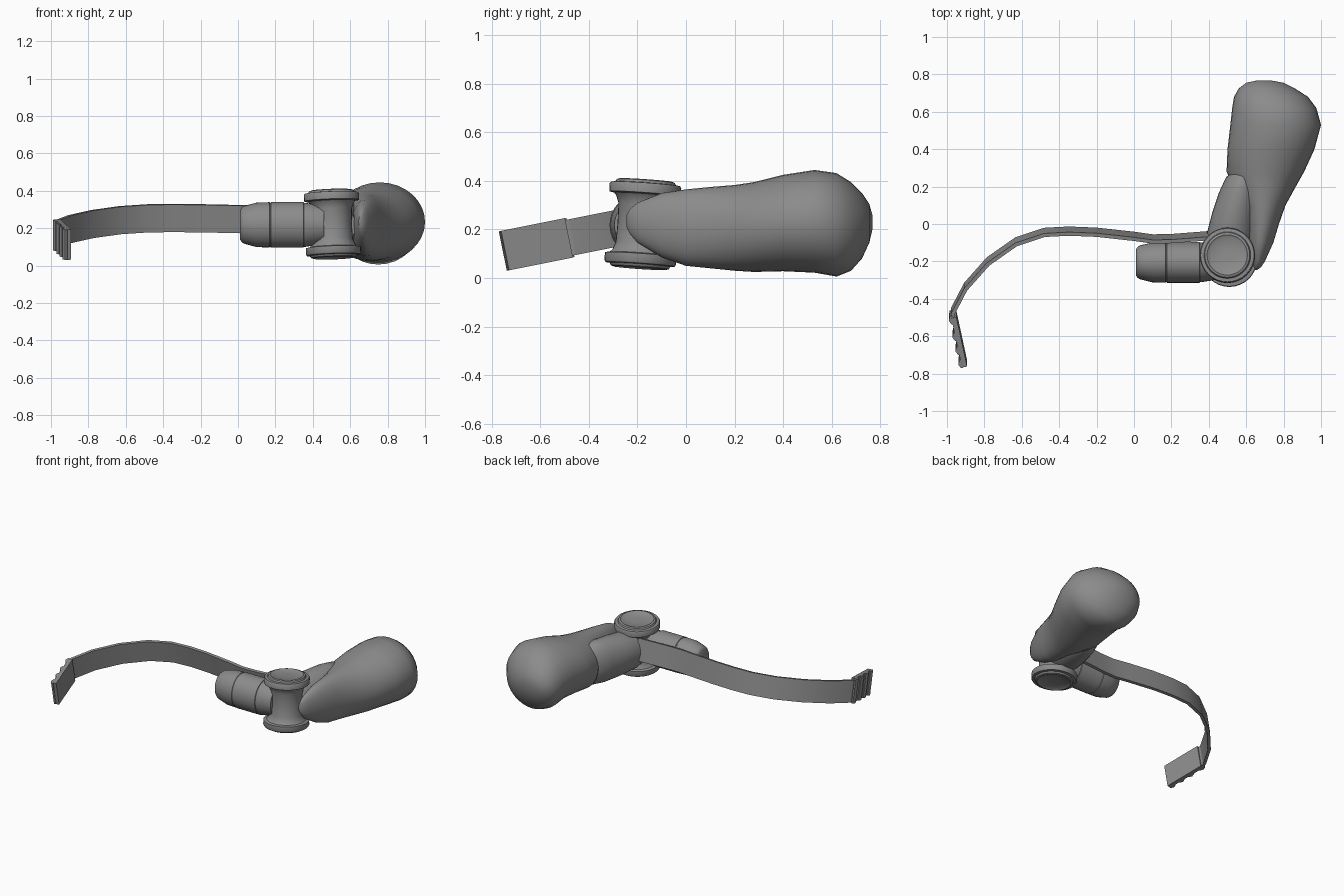
import bpy, bmesh, math
from mathutils import Vector, Matrix

cube = bpy.data.objects.get("Cube")
if cube:
    bpy.data.objects.remove(cube, do_unlink=True)

# One plain grey for every part
GREY = (0.26, 0.26, 0.26, 1)
grey = bpy.data.materials.new("plain grey")
grey.use_nodes = True
grey.diffuse_color = GREY
grey.node_tree.nodes["Principled BSDF"].inputs["Base Color"].default_value = GREY


def finish(bm, name, angle=35):
    """Turn a bmesh into a shaded, coloured object."""
    bmesh.ops.remove_doubles(bm, verts=bm.verts, dist=0.0001)
    bmesh.ops.recalc_face_normals(bm, faces=bm.faces)
    mesh = bpy.data.meshes.new(name)
    bm.to_mesh(mesh)
    bm.free()
    mesh.materials.append(grey)
    obj = bpy.data.objects.new(name, mesh)
    bpy.context.collection.objects.link(obj)
    bpy.ops.object.select_all(action='DESELECT')
    obj.select_set(True)
    bpy.context.view_layer.objects.active = obj
    bpy.ops.object.shade_smooth_by_angle(angle=math.radians(angle))
    return obj


def loft(name, rings, angle=35):
    """Skin a list of point rings and close both ends."""
    bm = bmesh.new()
    loops = [[bm.verts.new(p) for p in ring] for ring in rings]
    count = len(loops[0])
    for low, high in zip(loops, loops[1:]):
        for i in range(count):
            j = (i + 1) % count
            bm.faces.new((low[i], low[j], high[j], high[i]))
    bm.faces.new(loops[0])
    bm.faces.new(loops[-1])
    return finish(bm, name, angle)


def ellipse(centre, side, up, sides=32):
    """Ring of points around a centre, spanned by two half-axes."""
    turns = [math.tau * i / sides for i in range(sides)]
    return [Vector(centre) + side * math.cos(t) + up * math.sin(t) for t in turns]


X, Y, Z = Vector((1, 0, 0)), Vector((0, 1, 0)), Vector((0, 0, 1))

# Handle: ellipses along y, given as (y, left x, right x, bottom z, top z)
handle_sections = [
    (-.245, .645, .66, .21, .26), (-.23, .64, .68, .18, .285),
    (-.2, .63, .70, .145, .31), (-.1, .61, .745, .085, .35),
    (0, .60, .775, .05, .365), (.1, .58, .81, .04, .375),
    (.2, .53, .865, .03, .383), (.28, .495, .91, .025, .395),
    (.4, .50, .965, .028, .425), (.53, .515, 1, .022, .445),
    (.62, .525, .975, .006, .432), (.68, .535, .93, .03, .395),
    (.725, .56, .86, .08, .35), (.755, .60, .80, .145, .305),
    (.768, .66, .73, .2, .26)]
loft("handle", [ellipse(((a + b) / 2, y, (c + d) / 2), X * (b - a) / 2, Z * (d - c) / 2)
                for y, a, b, c, d in handle_sections], 50)

# Cuff joining the hub to the handle
loft("handle_cuff", [ellipse((x, y, .215), X * rx, Z * rz) for x, y, rx, rz in [
    (.51, -.15, .12, .11), (.515, -.06, .128, .132), (.54, .06, .122, .145),
    (.565, .17, .11, .15), (.58, .25, .088, .14), (.59, .29, .05, .1)]], 50)

# Hub: lathed spool with a flanged cap at each end, leaning slightly
hub_half = [(.104, 0), (.106, .08), (.118, .112), (.127, .122), (.147, .126),
            (.148, .158), (.143, .166), (.125, .168), (.12, .178), (.108, .182)]
hub_profile = [(r, -h) for r, h in reversed(hub_half)] + hub_half[1:]
dish = [(.03, .172), (.095, .174)]
hub_profile = [(r, -h) for r, h in dish] + hub_profile + dish[::-1]
hub = loft("hub", [ellipse((0, 0, h), X * r, Y * r) for r, h in hub_profile])
hub.matrix_world = (Matrix.Translation((.505, -.178, .222))
                    @ Matrix.Rotation(math.radians(-4), 4, 'X')
                    @ Matrix.Rotation(math.radians(-2), 4, 'Y'))

# Barrel: tapered nose with shallow seams, pointing sideways from the hub
loft("barrel", [ellipse((x, -.205, .218), Y * r * .9, Z * r) for x, r in [
    (.012, .08), (.018, .09), (.03, .1), (.1, .119), (.168, .121), (.17, .118),
    (.174, .118), (.176, .122), (.35, .122), (.352, .118), (.357, .118),
    (.36, .118), (.46, .1)]])

# Strap: flat band swept along a curve, lying in a tilted plane
ACROSS = Vector((0, -.2, .98))


def on_plane(x, y):
    return Vector((x, y, .255 + .2 * (y + .035)))


def band(point, normal, thick, half_width):
    """Rectangular cross-section at a point."""
    return [point + normal * thick * a + ACROSS * half_width * b
            for a, b in ((1, 1), (-1, 1), (-1, -1), (1, -1))]


path = [on_plane(x, y) for x, y in [
    (.42, -.06), (.37, -.065), (.2, -.078), (.1, -.08), (0, -.066), (-.2, -.044),
    (-.35, -.038), (-.48, -.045), (-.63, -.095), (-.78, -.2), (-.9, -.335),
    (-.968, -.465), (-.965, -.5)]]
rings = []
for i, p in enumerate(path):
    along = path[min(i + 1, len(path) - 1)] - path[max(i - 1, 0)]
    rings.append(band(p, along.cross(ACROSS).normalized(), .01, .075))
loft("strap", rings, 30)

# Clasp plate at the strap end, with grip ridges on the outer side
start, end = on_plane(-.963, -.485), on_plane(-.906, -.748)
outward = (end - start).cross(ACROSS).normalized()
if outward.x > 0:
    outward = -outward
loft("clasp_plate", [band(start, outward, .014, .083), band(end, outward, .014, .083)], 30)
for n, t in enumerate((.04, .38, .66, .93)):
    middle = start.lerp(end, t) + outward * .014
    step = (end - start).normalized() * .022
    loft(f"clasp_ridge_{n + 1}", [band(middle - step, outward, .006, .082),
                                  band(middle, outward, .016, .082),
                                  band(middle + step, outward, .006, .082)], 30)
